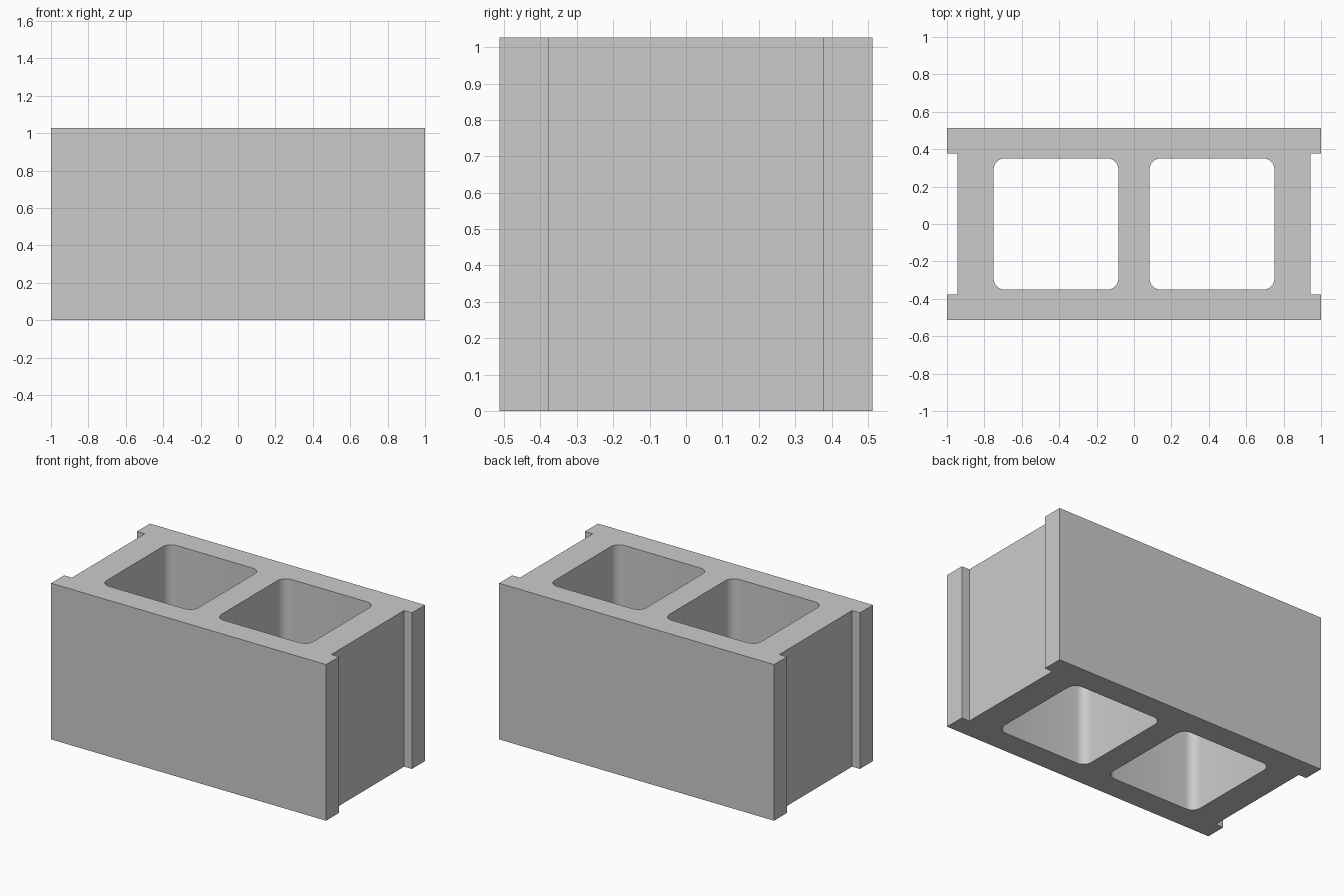
import bpy, bmesh
from math import radians, cos, sin

if "Cube" in bpy.data.objects:
    bpy.data.objects.remove(bpy.data.objects["Cube"])

HALF_X, HALF_Y, HEIGHT = 1.0, 0.513, 1.026
END_X, FLANGE_Y = 0.943, 0.378              # recessed ends between the flanges
CORE_IN, CORE_OUT, CORE_Y = 0.083, 0.751, 0.351
RADIUS, SEGMENTS = 0.06, 6


def rounded_rect(x0, x1, y0, y1, r, n):
    """Counter-clockwise rounded rectangle profile."""
    centres = [(x1 - r, y1 - r, 0), (x0 + r, y1 - r, 90),
               (x0 + r, y0 + r, 180), (x1 - r, y0 + r, 270)]
    return [(cx + r * cos(radians(a + 90 * i / n)), cy + r * sin(radians(a + 90 * i / n)))
            for cx, cy, a in centres for i in range(n + 1)]


def add_loop(bm, points):
    verts = [bm.verts.new((x, y, 0)) for x, y in points]
    return [bm.edges.new((v, verts[i - 1])) for i, v in enumerate(verts)]


# Outer outline: one end profile, rotated half a turn for the other end
end = [(HALF_X, -HALF_Y), (HALF_X, -FLANGE_Y), (END_X, -FLANGE_Y),
       (END_X, FLANGE_Y), (HALF_X, FLANGE_Y), (HALF_X, HALF_Y)]
outline = end + [(-x, -y) for x, y in end]

# Fill the outline around the two cores, then extrude upwards
bm = bmesh.new()
edges = add_loop(bm, outline)
for x0, x1 in ((-CORE_OUT, -CORE_IN), (CORE_IN, CORE_OUT)):
    edges += add_loop(bm, rounded_rect(x0, x1, -CORE_Y, CORE_Y, RADIUS, SEGMENTS))
bmesh.ops.triangle_fill(bm, edges=edges, use_beauty=True, normal=(0, 0, 1))
top = bmesh.ops.extrude_face_region(bm, geom=bm.faces[:], use_keep_orig=True)
bmesh.ops.translate(bm, vec=(0, 0, HEIGHT),
                    verts=[g for g in top["geom"] if isinstance(g, bmesh.types.BMVert)])
bmesh.ops.recalc_face_normals(bm, faces=bm.faces[:])

mesh = bpy.data.meshes.new("hollow_block")
bm.to_mesh(mesh)
bm.free()
block = bpy.data.objects.new("hollow_block", mesh)
bpy.context.collection.objects.link(block)

# Smooth core corners, crisp outer edges
bpy.context.view_layer.objects.active = block
block.select_set(True)
bpy.ops.object.shade_smooth_by_angle(angle=radians(30))
